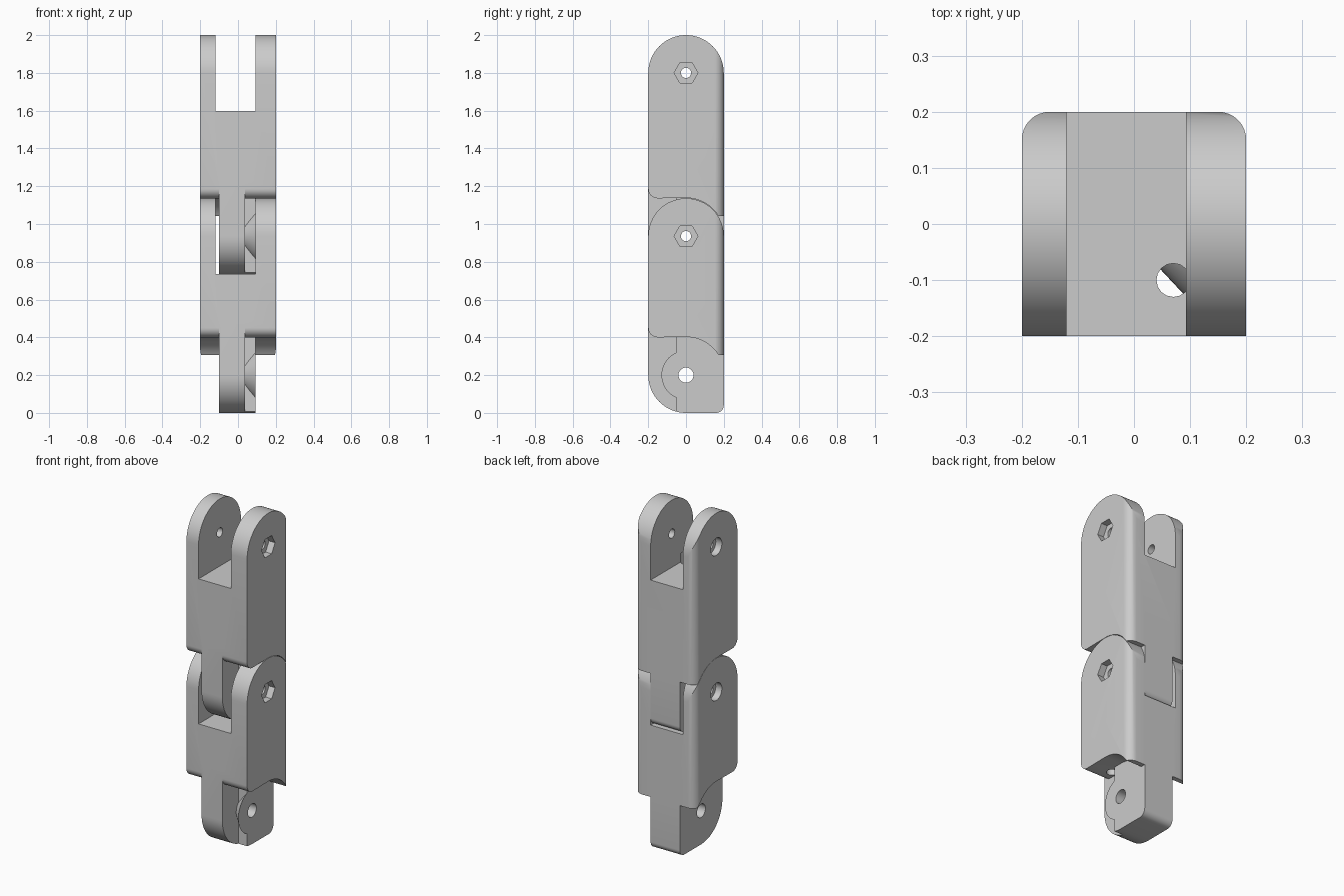
import bpy, bmesh
from math import sin, cos, pi, radians
from mathutils import Matrix

if "Cube" in bpy.data.objects:
    bpy.data.objects.remove(bpy.data.objects["Cube"], do_unlink=True)

grey = bpy.data.materials.new("light grey plastic")
grey.use_nodes = True
grey.diffuse_color = (0.6, 0.6, 0.6, 1)
grey.node_tree.nodes["Principled BSDF"].inputs["Base Color"].default_value = grey.diffuse_color

R = 0.2          # half depth of a link, also the knuckle radius
SLOT = (-0.12, 0.093)
TONGUE = (-0.1, 0.093)


def arc(cy, cz, r, start, end, n=16):
    angles = [radians(start + (end - start) * i / n) for i in range(n + 1)]
    return [(cy + r * cos(a), cz + r * sin(a)) for a in angles]


def finish(name, bm):
    bmesh.ops.recalc_face_normals(bm, faces=bm.faces)
    mesh = bpy.data.meshes.new(name)
    bm.to_mesh(mesh)
    bm.free()
    mesh.materials.append(grey)
    obj = bpy.data.objects.new(name, mesh)
    bpy.context.collection.objects.link(obj)
    return obj


def prism(name, points, axis, low, high):
    """Extrude a (y, z) outline along x, or an (x, y) outline along z."""
    bm = bmesh.new()
    place = (lambda a, b: (low, a, b)) if axis == "x" else (lambda a, b: (a, b, low))
    face = bm.faces.new([bm.verts.new(place(a, b)) for a, b in points])
    moved = bmesh.ops.extrude_face_region(bm, geom=[face])["geom"]
    shift = (high - low, 0, 0) if axis == "x" else (0, 0, high - low)
    bmesh.ops.translate(bm, vec=shift, verts=[v for v in moved if isinstance(v, bmesh.types.BMVert)])
    return finish(name, bm)


def rod(name, x0, x1, z, r0, r1=None, sides=32, spin=0.0):
    """Cylinder, cone or hexagon lying along x."""
    bm = bmesh.new()
    matrix = (Matrix.Translation(((x0 + x1) / 2, 0, z)) @ Matrix.Rotation(spin, 4, "X")
              @ Matrix.Rotation(pi / 2, 4, "Y"))
    bmesh.ops.create_cone(bm, cap_ends=True, segments=sides, radius1=r0,
                          radius2=r0 if r1 is None else r1, depth=x1 - x0, matrix=matrix)
    return finish(name, bm)


def combine(target, tool, operation):
    mod = target.modifiers.new("combine", "BOOLEAN")
    mod.operation = operation
    mod.solver = "EXACT"
    mod.object = tool
    with bpy.context.temp_override(object=target, active_object=target):
        bpy.ops.object.modifier_apply(modifier=mod.name)
    bpy.data.objects.remove(tool, do_unlink=True)


def rectangle(a0, a1, b0, b1):
    return [(a0, b0), (a1, b0), (a1, b1), (a0, b1)]


def make_link(name, low, top):
    # Body: round knuckle above, concave relief behind the lower hinge
    side = arc(0, top, R, 0, 180, 32)
    side += arc(-0.15, low + 0.25, 0.05, 180, 270, 8)
    side += arc(0, low, 0.202, 90, 32)
    side += [(R, low + 0.107)]
    body = prism(name, side, "x", -R, R)
    plan = [(-R, -R), (R, -R)] + arc(0.15, 0.15, 0.05, 0, 90, 8) + arc(-0.15, 0.15, 0.05, 90, 180, 8)
    combine(body, prism("plan", plan, "z", low - 0.1, top + 0.3), "INTERSECT")

    # Fork slot between the two ears
    combine(body, prism("slot", rectangle(-0.4, 0.4, top - 0.201, top + 0.4), "x", *SLOT), "DIFFERENCE")

    # Tongue with a flared spool groove on its front
    outline = arc(0, low, R, 180, 270) + arc(0.16, low - 0.16, 0.04, 270, 360, 8)
    outline += [(R, low + 0.3), (-R, low + 0.3)]
    tongue = prism("tongue", outline, "x", *TONGUE)
    groove = prism("groove", rectangle(-0.4, -0.05, low - 0.4, low + 0.4), "x", 0.037, 0.105)
    combine(groove, rod("spool", 0.03, 0.11, low, 0.0625, 0.148, 48), "DIFFERENCE")
    combine(tongue, groove, "DIFFERENCE")
    combine(tongue, rod("hinge_hole", -0.3, 0.3, low, 0.04), "DIFFERENCE")
    combine(body, tongue, "UNION")

    # Tendon channel from the groove up to the slot floor
    channel = [(0.07 + a, -0.1 + b) for a, b in arc(0, 0, 0.03, 0, 337.5, 15)]
    combine(body, prism("channel", channel, "z", low + 0.15, top - 0.15), "DIFFERENCE")

    # Pin hole, hexagonal nut pocket and round head pocket in the ears
    combine(body, rod("pin_hole", -0.3, 0.3, top, 0.027, sides=24), "DIFFERENCE")
    combine(body, rod("nut_pocket", 0.16, 0.3, top, 0.063, sides=6), "DIFFERENCE")
    combine(body, rod("head_pocket", -0.3, -0.16, top, 0.052), "DIFFERENCE")

    bpy.ops.object.select_all(action="DESELECT")
    body.select_set(True)
    bpy.context.view_layer.objects.active = body
    bpy.ops.object.shade_smooth_by_angle(angle=radians(30))
    return body


make_link("lower_link", 0.2, 0.936)
make_link("upper_link", 0.936, 1.8)
